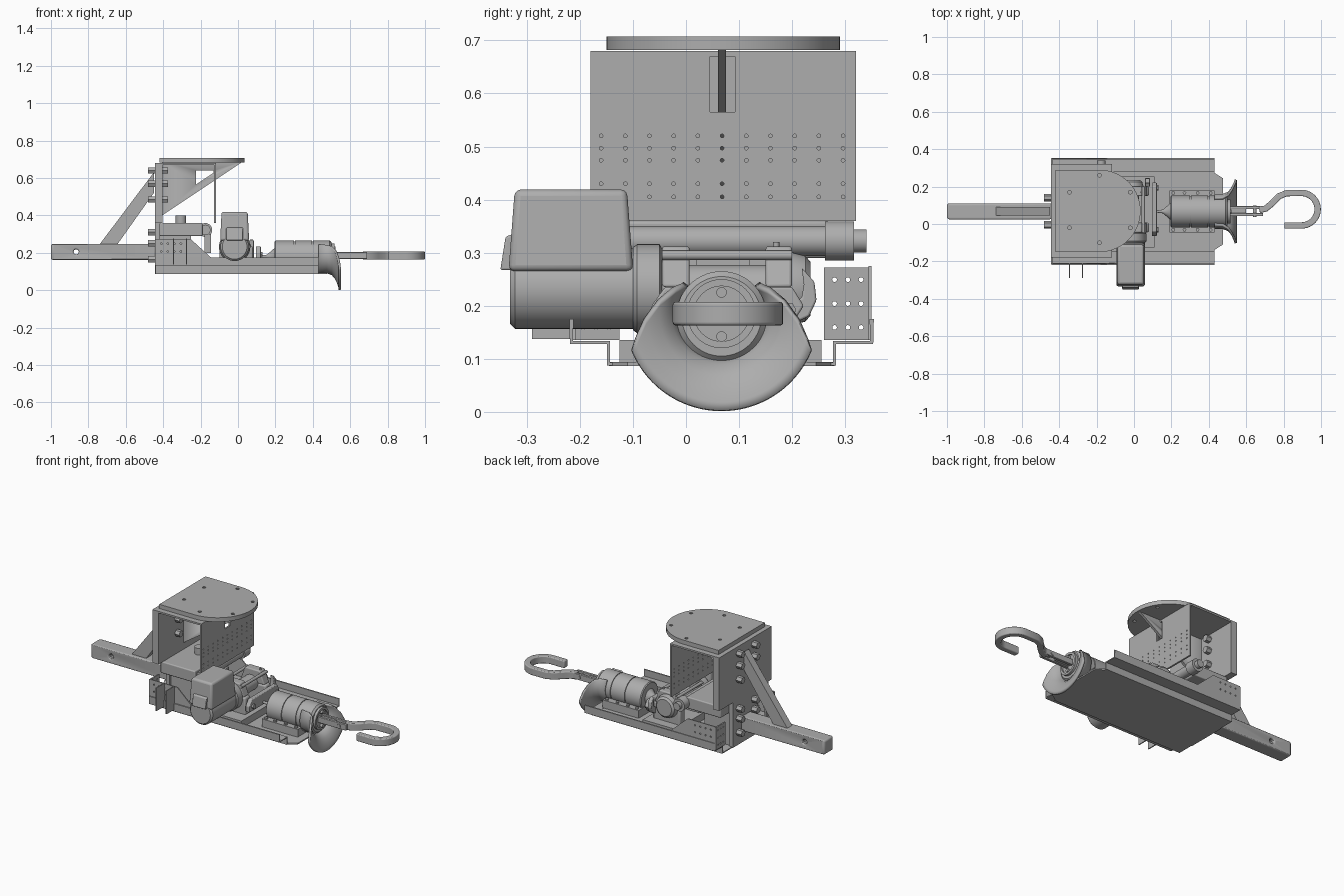
import bpy, bmesh, math
from mathutils import Vector, Matrix

old = bpy.data.objects.get("Cube")
if old:
    bpy.data.objects.remove(old)

steel = bpy.data.materials.new("steel_grey")
steel.use_nodes = True
GREY = (0.42, 0.42, 0.42, 1)
steel.diffuse_color = GREY
steel.node_tree.nodes["Principled BSDF"].inputs["Base Color"].default_value = GREY
CY = 0.067  # centre line of the assembly
AXES = {"x": (1, 2, 0), "y": (0, 2, 1), "z": (0, 1, 2)}


def activate(ob):
    bpy.ops.object.select_all(action="DESELECT")
    ob.select_set(True)
    bpy.context.view_layer.objects.active = ob


def finish(name, bm, smooth=True, bevel=0, solid=0):
    bmesh.ops.recalc_face_normals(bm, faces=bm.faces)
    me = bpy.data.meshes.new(name)
    bm.to_mesh(me)
    bm.free()
    me.materials.append(steel)
    ob = bpy.data.objects.new(name, me)
    bpy.context.collection.objects.link(ob)
    activate(ob)
    if solid:
        m = ob.modifiers.new("thickness", "SOLIDIFY")
        m.thickness, m.offset = solid, 0
    if bevel:
        m = ob.modifiers.new("soft_edges", "BEVEL")
        m.width, m.segments = bevel, 3
    if smooth:
        bpy.ops.object.shade_smooth_by_angle(angle=math.radians(35))
    return ob


def place(axis, a, b, c):
    v = [0, 0, 0]
    for i, val in zip(AXES[axis], (a, b, c)):
        v[i] = val
    return Vector(v)


def prism(name, pts, axis, lo, hi, bevel=0):
    """Extrude a flat outline along one axis."""
    bm = bmesh.new()
    n = len(pts)
    ends = [[bm.verts.new(place(axis, *p, c)) for p in pts] for c in (lo, hi)]
    for ring in ends:
        bm.faces.new(ring)
    for i in range(n):
        j = (i + 1) % n
        bm.faces.new((ends[0][i], ends[0][j], ends[1][j], ends[1][i]))
    return finish(name, bm, bevel=bevel)


def box(name, x0, x1, y0, y1, z0, z1, bevel=0):
    return prism(name, [(x0, y0), (x1, y0), (x1, y1), (x0, y1)], "z", z0, z1, bevel)


def add_lathe(bm, axis, a, b, profile, n):
    """Closed lathe of (position, radius) pairs round an axis through a, b."""
    rings = []
    for c, r in profile:
        rings.append([bm.verts.new(place(axis, a + r * math.cos(math.tau * i / n),
                                         b + r * math.sin(math.tau * i / n), c)) for i in range(n)])
    for p, q in zip(rings, rings[1:]):
        for i in range(n):
            j = (i + 1) % n
            bm.faces.new((p[i], p[j], q[j], q[i]))
    bm.faces.new(rings[0])
    bm.faces.new(rings[-1])


def lathe(name, axis, a, b, profile, n=40):
    bm = bmesh.new()
    add_lathe(bm, axis, a, b, profile, n)
    return finish(name, bm)


def cyl(name, axis, a, b, lo, hi, r, n=32):
    return lathe(name, axis, a, b, [(lo, r), (hi, r)], n)


def drill(ob, axis, spots, lo, hi, r):
    bm = bmesh.new()
    for a, b in spots:
        add_lathe(bm, axis, a, b, [(lo, r), (hi, r)], 10)
    cutter = finish("hole_cutter", bm, smooth=False)
    cutter.hide_render = True
    m = ob.modifiers.new("holes", "BOOLEAN")
    m.operation, m.object, m.solver = "DIFFERENCE", cutter, "EXACT"
    activate(ob)
    bpy.ops.object.modifier_apply(modifier=m.name)
    bpy.data.objects.remove(cutter)


# Receiver bar and diagonal brace
bar = box("hitch_bar", -1, -0.44, 0.025, 0.11, 0.162, 0.247)
drill(bar, "y", [(-0.865, 0.205)], 0, 0.2, 0.014)
m = bar.modifiers.new("soft_edges", "BEVEL")
m.width, m.segments, m.limit_method = 0.01, 3, "ANGLE"
m.angle_limit = math.radians(60)
prism("diagonal_brace", [(-0.74, 0.245), (-0.645, 0.245), (-0.45, 0.52), (-0.45, 0.63)],
      "y", 0.045, 0.09)

# Back plates with bolts
box("upper_back_plate", -0.445, -0.405, -0.18, 0.32, 0.36, 0.68)
box("lower_back_plate", -0.445, -0.42, -0.05, 0.19, 0.088, 0.36)
for y in (-0.005, 0.14):
    for z in (0.64, 0.57, 0.485, 0.31, 0.25, 0.165):
        cyl("back_bolt_head", "x", y, z, -0.48, -0.445, 0.02, 6)
        if z > 0.4:
            cyl("back_bolt_nut", "x", y, z, -0.405, -0.375, 0.02, 6)

# Square housing open towards front and back
front = prism("perforated_plate", [(-0.18, 0.36), (0.32, 0.36), (0.32, 0.68), (0.092, 0.68),
              (0.092, 0.565), (0.045, 0.565), (0.045, 0.68), (-0.18, 0.68)], "x", -0.128, -0.118)
drill(front, "x", [(-0.16 + 0.0456 * i, z) for i in range(11)
                   for z in (0.52, 0.497, 0.474, 0.43, 0.405)], -0.14, -0.1, 0.0035)
box("housing_roof", -0.41, -0.118, -0.18, 0.32, 0.67, 0.68)
gusset = prism("centre_gusset", [(-0.405, 0.4), (-0.405, 0.69), (0.03, 0.69)], "y", 0.06, 0.075)
window = prism("window_cutter", [(-0.225, 0.565), (-0.225, 0.64), (-0.13, 0.64), (-0.13, 0.628)],
               "y", 0, 0.2)
m = gusset.modifiers.new("window", "BOOLEAN")
m.operation, m.object = "DIFFERENCE", window
activate(gusset)
bpy.ops.object.modifier_apply(modifier=m.name)
bpy.data.objects.remove(window)

# Round-ended top plate
arc = [(-0.185 + 0.22 * math.cos(t), 0.07 + 0.22 * math.sin(t))
       for t in (math.pi * (i / 32 - 0.5) for i in range(33))]
top = prism("top_plate", [(-0.42, 0.29), (-0.42, -0.15)] + arc, "z", 0.682, 0.707)
drill(top, "z", [(-0.345, -0.02), (-0.345, 0.17), (-0.185, -0.1), (-0.185, 0.26),
                 (-0.02, -0.02), (-0.02, 0.17)], 0.6, 0.8, 0.01)

# Folded base tray with upturned edges
bm = bmesh.new()
fold = [(0.283, 0.175), (0.283, 0.131), (0.213, 0.131), (0.213, 0.09)]
path = [(CY - d, z) for d, z in fold] + [(CY + d, z) for d, z in reversed(fold)]
sides = [[bm.verts.new((x, y, z)) for y, z in path] for x in (-0.44, 0.43)]
for i in range(len(path) - 1):
    bm.faces.new((sides[0][i], sides[0][i + 1], sides[1][i + 1], sides[1][i]))
finish("base_tray", bm, smooth=False, solid=0.008)
prism("tray_tongue", [(0.42, -0.145), (0.475, -0.11), (0.475, 0.245), (0.42, 0.28)],
      "z", 0.086, 0.094)

# Side brackets
for y, f0, f1 in ((-0.214, -0.214, -0.125), (0.344, 0.26, 0.35)):
    plate = prism("side_plate", [(-0.44, 0.135), (-0.1, 0.135), (-0.255, 0.275), (-0.44, 0.275)],
                  "y", y, y + 0.006)
    spots = [(-0.41 + 0.035 * i, 0.165 + 0.042 * j) for i in range(4) for j in range(3)]
    drill(plate, "y", spots, y - 0.02, y + 0.03, 0.0045)
    flange = box("corner_flange", -0.445, -0.437, f0, f1, 0.135, 0.272)
    drill(flange, "x", [((f0 + f1) / 2 + 0.025 * i, 0.204 + 0.045 * j)
                        for i in (-1, 0, 1) for j in (-1, 0, 1)], -0.5, -0.4, 0.0045)
for x in (-0.347, -0.279):
    box("bracket_ear", x, x + 0.006, -0.29, -0.21, 0.137, 0.277)

# Mounting block and cross tube under the housing
box("pivot_block", -0.42, -0.19, -0.14, 0.27, 0.29, 0.36, 0.006)
lathe("cross_tube", "y", -0.175, 0.322, [(-0.12, 0.028), (0.262, 0.028), (0.262, 0.037),
      (0.317, 0.037), (0.317, 0.022), (0.34, 0.022)])
cyl("pivot_post", "z", -0.305, 0.07, 0.35, 0.4, 0.028, 24)
box("pivot_pedestal", -0.42, -0.25, -0.04, 0.18, 0.09, 0.3)
box("pivot_leg", -0.18, -0.145, 0.02, 0.12, 0.2, 0.3)

# Motor with control box
MX, MZ = -0.018, 0.232
lathe("motor_body", "y", MX, MZ, [(-0.332, 0.066), (-0.322, 0.076), (-0.092, 0.076)])
bm = bmesh.new()
bmesh.ops.create_cube(bm, size=1)
for v in bm.verts:
    s = 0.5 if v.co.z < 0 else 0.45
    v.co = (MX + 2 * s * v.co.x * 0.155, -0.217 + 2 * s * v.co.y * 0.235, 0.342 + v.co.z * 0.154)
finish("control_box", bm, bevel=0.012)
prism("control_box_nose", [(-0.35, 0.267), (-0.3, 0.267), (-0.3, 0.345), (-0.34, 0.33)],
      "x", MX - 0.045, MX + 0.045, 0.004)

# Winch drum, gear housings and tie rods
lathe("motor_flange", "y", MX, MZ, [(-0.1, 0.078), (-0.092, 0.084), (-0.05, 0.084), (-0.045, 0.075)])
lathe("winch_drum", "y", MX, MZ, [(-0.05, 0.07), (0.0, 0.07), (0.0, 0.045), (0.16, 0.045),
      (0.16, 0.07), (0.195, 0.07), (0.225, 0.062), (0.235, 0.05)])
for y0, y1 in ((-0.045, 0.007), (0.15, 0.2)):
    box("winch_support", -0.1, 0.08, y0, y1, 0.092, 0.235, 0.01)
    prism("support_cap", [(-0.09, 0.235), (0.07, 0.235), (0.04, 0.312), (-0.06, 0.312)],
          "y", y0, y1, 0.006)
for x in (-0.075, 0.05):
    cyl("tie_rod", "y", x, 0.295, -0.045, 0.2, 0.009, 16)
box("winch_foot", -0.11, 0.11, -0.125, 0.255, 0.092, 0.135)
cyl("clutch_stem", "z", 0.03, 0.17, 0.28, 0.32, 0.006, 12)
cyl("clutch_knob", "y", 0.03, 0.292, 0.16, 0.197, 0.011, 16)

# Curved latch beside the drum
prism("latch_hook", [(0.2, 0.165), (0.232, 0.18), (0.246, 0.21), (0.242, 0.245), (0.218, 0.272),
                     (0.222, 0.24), (0.218, 0.215), (0.2, 0.205)], "x", 0.06, 0.085, 0.004)

# Roller guide plate
prism("guide_plate", [(-0.065, 0.165), (0.2, 0.165), (0.222, 0.2), (0.2, 0.235),
                      (-0.04, 0.235), (-0.065, 0.2)], "x", 0.095, 0.122, 0.004)
for y in (-0.03, 0.193):
    cyl("guide_bolt", "x", y, 0.192, 0.12, 0.132, 0.015, 6)

# Segmented barrel in its cradle
BZ = 0.18
lathe("barrel_nose", "x", CY, BZ, [(0.12, 0.006), (0.155, 0.01), (0.195, 0.045)], 24)
groove = [(0.195, 0.08), (0.2, 0.085)]
for x in (0.3, 0.395):
    groove += [(x, 0.085), (x, 0.08), (x + 0.005, 0.08), (x + 0.005, 0.085)]
lathe("barrel", "x", CY, BZ, groove + [(0.49, 0.085), (0.5, 0.075)], 56)
box("cradle", 0.19, 0.43, -0.045, 0.18, 0.092, 0.14)
for y in (-0.031, 0.166):
    for x in (0.21, 0.27, 0.34, 0.41):
        cyl("cradle_bolt", "z", x, y, 0.14, 0.15, 0.01, 6)
lathe("barrel_end_ring", "x", CY, 0.185, [(0.495, 0.065), (0.515, 0.065), (0.515, 0.052),
      (0.505, 0.052)])
for z in (0.142, 0.225):
    cyl("end_ring_bolt", "x", CY, z, 0.5, 0.522, 0.01, 12)

# Flared guard: a partial trumpet, wide at the barrel and narrow at the rim
bm = bmesh.new()
flare = [(0.43, 0.088, 130), (0.475, 0.088, 128), (0.505, 0.1, 118), (0.523, 0.12, 102),
         (0.535, 0.145, 86), (0.542, 0.168, 74), (0.544, 0.183, 68)]
rows = []
for x, r, half in flare:
    angles = [math.radians(-90 + half * (i / 24 - 1)) for i in range(49)]
    rows.append([bm.verts.new((x, CY + r * math.cos(t), 0.185 + r * math.sin(t))) for t in angles])
for p, q in zip(rows, rows[1:]):
    for i in range(48):
        bm.faces.new((p[i], p[i + 1], q[i + 1], q[i]))
finish("flared_guard", bm, solid=0.012)


# Flat hook swept along a curved centre line
def ribbon(name, pts, width, z0, z1):
    left, right = [], []
    for i, p in enumerate(pts):
        d = (pts[min(i + 1, len(pts) - 1)] - pts[max(i - 1, 0)]).normalized()
        side = Vector((-d.y, d.x)) * width / 2
        left.append(p + side)
        right.append(p - side)
    outline = [tuple(p) for p in left + right[::-1]]
    return prism(name, outline, "z", z0, z1, 0.005)


line = [Vector(p) for p in ((0.67, 0.075), (0.705, 0.083), (0.74, 0.112), (0.775, 0.148), (0.815, 0.165))]
line += [Vector((0.895 + 0.087 * math.sin(t), 0.079 + 0.087 * math.cos(t)))
         for t in (math.pi * i / 20 for i in range(21))]
line += [Vector((0.805, -0.008))]
ribbon("hook", line, 0.034, 0.163, 0.207)
for y in (0.05, 0.088):
    box("hook_fork_arm", 0.5, 0.69, y - 0.008, y + 0.008, 0.168, 0.203, 0.003)
box("fork_bridge", 0.5, 0.6, 0.045, 0.092, 0.175, 0.195)
cyl("fork_pin", "y", 0.645, 0.185, 0.038, 0.1, 0.01, 16)
